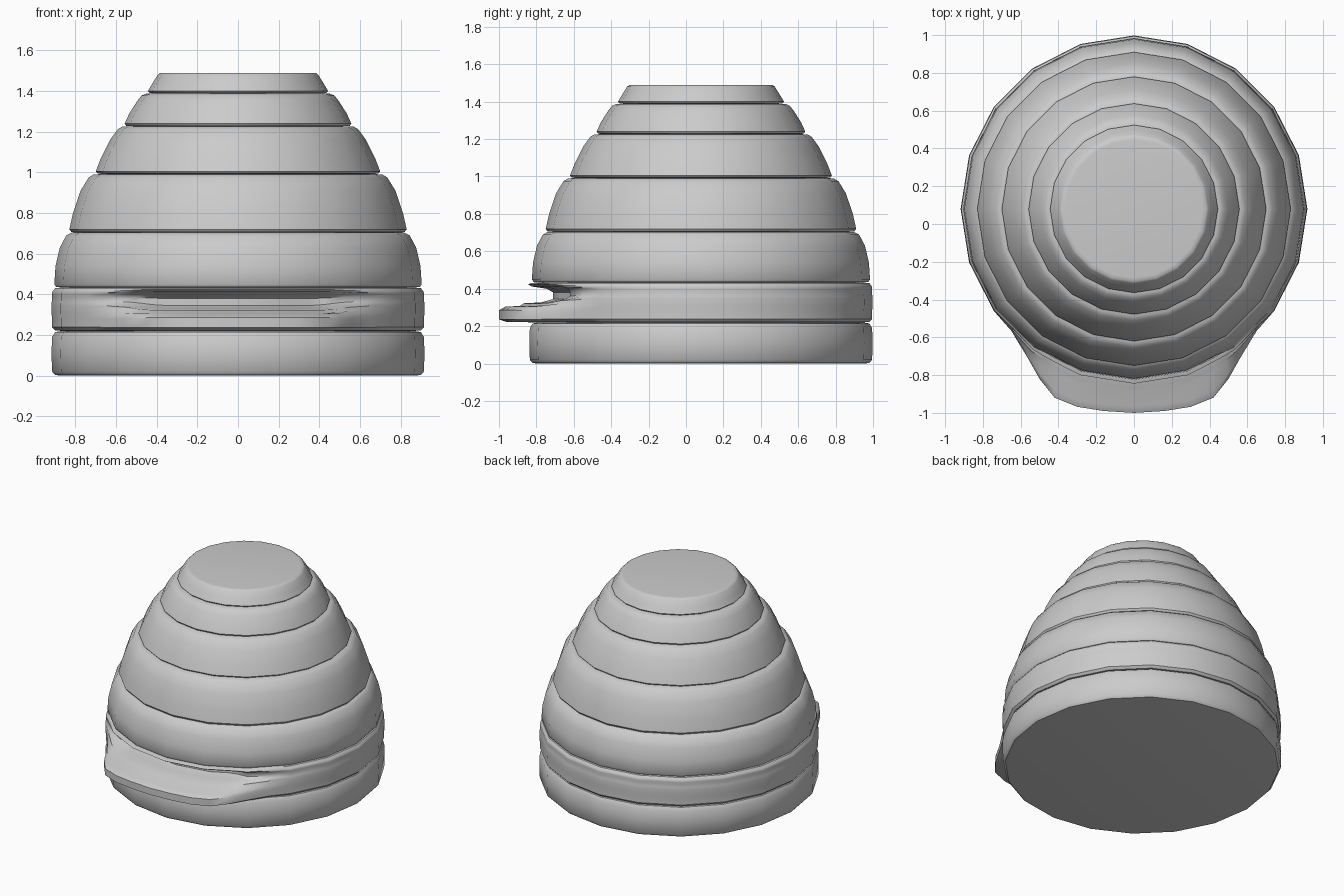
import bpy, bmesh
from math import sin, cos, radians

CY = 0.08       # y of the hive axis
SIDES = 20
STEP = 360 / SIDES


def finish(name, columns, cap_bottom=False, cap_top=False):
    """Skin a closed loop of equal-length point columns."""
    bm = bmesh.new()
    vs = [[bm.verts.new(p) for p in col] for col in columns]
    n = len(vs)
    for i in range(n):
        a, b = vs[i], vs[(i + 1) % n]
        for j in range(len(a) - 1):
            bm.faces.new((a[j], b[j], b[j + 1], a[j + 1]))
    if cap_bottom:
        bm.faces.new([c[0] for c in reversed(vs)])
    if cap_top:
        bm.faces.new([c[-1] for c in vs])
    me = bpy.data.meshes.new(name)
    bm.to_mesh(me)
    bm.free()
    ob = bpy.data.objects.new(name, me)
    bpy.context.collection.objects.link(ob)
    bpy.ops.object.select_all(action='DESELECT')
    ob.select_set(True)
    bpy.context.view_layer.objects.active = ob
    bpy.ops.object.shade_smooth_by_angle(angle=radians(40))
    return ob


def direction(a):
    """Point on the unit 20-gon, angle measured from the front (-y)."""
    k = cos(radians(STEP / 2)) / cos(radians(a % STEP - STEP / 2))
    return sin(radians(a)) * k, -cos(radians(a)) * k


def lathe(name, profile, **caps):
    cols = []
    for i in range(SIDES):
        dx, dy = direction(i * STEP)
        cols.append([(dx * r, CY + dy * r, z) for r, z in profile])
    return finish(name, cols, **caps)


# base ring
lathe("base_ring", [(0.875, 0), (0.90, 0.003), (0.915, 0.02), (0.918, 0.11), (0.915, 0.19),
                    (0.90, 0.214), (0.865, 0.22)], cap_bottom=True)

# tapering upper rings: bottom z, top z, outer profile between
rings = [
    (0.434, 0.704, [(0.895, 0.436), (0.904, 0.45), (0.898, 0.54), (0.877, 0.63), (0.845, 0.69), (0.82, 0.703)]),
    (0.704, 0.992, [(0.82, 0.706), (0.83, 0.72), (0.812, 0.80), (0.775, 0.91), (0.735, 0.975), (0.71, 0.99)]),
    (0.992, 1.227, [(0.69, 0.994), (0.70, 1.005), (0.675, 1.07), (0.63, 1.16), (0.592, 1.212), (0.57, 1.225)]),
    (1.227, 1.388, [(0.55, 1.229), (0.558, 1.24), (0.535, 1.29), (0.497, 1.35), (0.475, 1.378), (0.455, 1.387)]),
]
for i, (z0, z1, prof) in enumerate(rings):
    lathe(f"coil_ring_{i + 1}", [(prof[0][0] - 0.035, z0)] + prof + [(prof[-1][0] - 0.055, z1)])

# flat-topped crown ring
lathe("crown_ring", [(0.40, 1.388), (0.435, 1.39), (0.444, 1.40), (0.42, 1.44), (0.395, 1.48),
                     (0.385, 1.488), (0.365, 1.49)], cap_top=True)

# entrance ring: plain ring that flows into a landing board below a slot
R = 0.915
# plain z, plain inset, porch z, reach towards the board edge, slot depth
rows = [
    (0.220, 0.050, 0.220, 0.00, 0.050), (0.222, 0.015, 0.222, 0.75, 0),
    (0.238, 0.000, 0.236, 1.00, 0), (0.280, 0.000, 0.285, 1.00, 0),
    (0.310, -0.003, 0.304, 0.80, 0), (0.330, -0.003, 0.308, 0.32, 0),
    (0.345, -0.003, 0.322, 0.20, 0), (0.360, -0.002, 0.327, 0, 0.060),
    (0.370, 0.000, 0.345, 0, 0.125), (0.385, 0.000, 0.380, 0, 0.125),
    (0.400, 0.000, 0.400, 0, 0.090), (0.408, 0.000, 0.412, 0, 0.010),
    (0.415, 0.003, 0.424, 0, -0.010), (0.430, 0.015, 0.431, 0, 0.010),
    (0.434, 0.050, 0.434, 0, 0.050)]
# board edge by angle: x, y, blend weight
board = {0: (0, -1.0, 1), 9: (0.16, -0.99, 1), 18: (0.30, -0.968, 1), 27: (0.42, -0.92, 1),
         32: (0.50, -0.82, 0.8), 36: (0.562, -0.71, 0.4), 45: (0.65, -0.565, 0.1)}
angles = sorted({i * STEP for i in range(-9, 11)} | {s * a for a in board for s in (-1, 1)})
cols = []
for a in angles:
    dx, dy = direction(a)
    bx, by = dx * R, CY + dy * R
    tx, ty, w = board.get(abs(a), (0, 0, 0))
    tx = -tx if a < 0 else tx
    col = []
    for z, inset, pz, reach, depth in rows:
        d = inset * (1 - w) + depth * w
        x, y = bx - dx * d, by - dy * d
        if w:
            x += (tx - bx) * reach
            y += (ty - by) * reach
        col.append((x, y, z + (pz - z) * w))
    cols.append(col)
finish("entrance_ring", cols)
